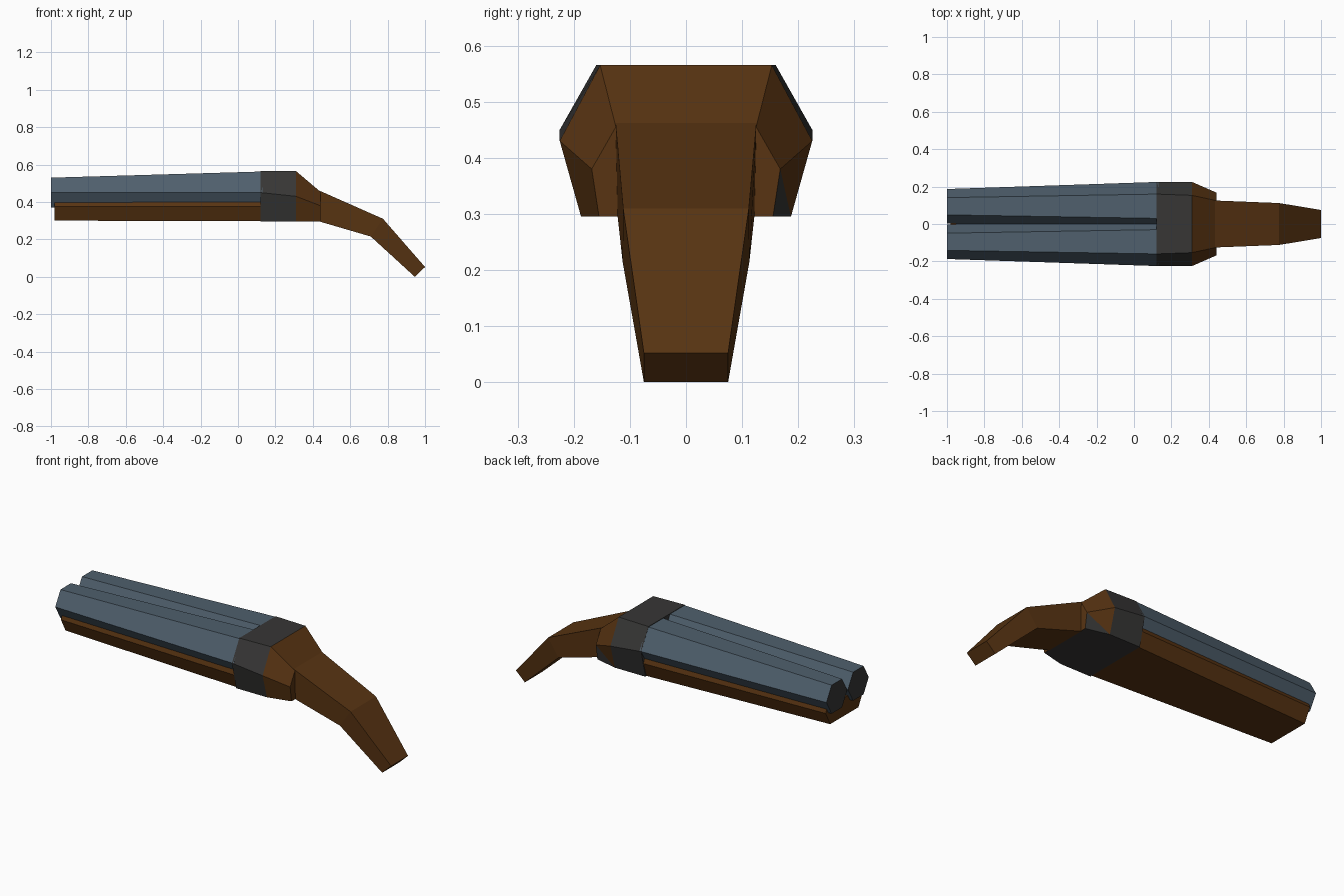
import bpy, bmesh, math

if "Cube" in bpy.data.objects:
    bpy.data.objects.remove(bpy.data.objects["Cube"])


def material(name, rgb):
    m = bpy.data.materials.new(name)
    m.diffuse_color = (*rgb, 1.0)
    m.use_nodes = True
    m.node_tree.nodes["Principled BSDF"].inputs["Base Color"].default_value = m.diffuse_color
    return m


steel = material("blue_steel", (0.078, 0.115, 0.152))
dark = material("dark_metal", (0.038, 0.037, 0.036))
wood = material("brown_wood", (0.098, 0.034, 0.006))


def loft(name, rings, mats, rule=None, split=False):
    """Skin a list of closed rings, cap both ends, colour faces by rule."""
    bm = bmesh.new()
    loops = [[bm.verts.new(p) for p in ring] for ring in rings]
    n = len(loops[0])
    for a, b in zip(loops, loops[1:]):
        for i in range(n):
            j = (i + 1) % n
            bm.faces.new((a[i], a[j], b[j], b[i]))
    bm.faces.new(loops[0])
    bm.faces.new(loops[-1])
    bmesh.ops.recalc_face_normals(bm, faces=bm.faces)
    if split:  # diagonal from the front side corner to the rear bottom corner
        for s in (2, 3):
            a, b = loops[1], loops[2]
            top, bottom = (2, 3) if s == 2 else (5, 4)
            face = next(f for f in bm.faces
                        if {a[top], a[bottom], b[top], b[bottom]} == set(f.verts))
            bmesh.utils.face_split(face, a[top], b[bottom])
    bm.normal_update()
    if rule:
        for f in bm.faces:
            f.material_index = rule(f)
    mesh = bpy.data.meshes.new(name)
    bm.to_mesh(mesh)
    bm.free()
    for m in mats:
        mesh.materials.append(m)
    obj = bpy.data.objects.new(name, mesh)
    bpy.context.collection.objects.link(obj)
    return obj


def mirrored(x, half):
    """Ring symmetric in y from half-profile points (y, z), top to bottom."""
    return [(x, -y, z) for y, z in reversed(half)] + [(x, y, z) for y, z in half]


# Twin hexagonal barrels, widening to the rear, with dark muzzle faces
def hexagon(x, y, r):
    return [(x, y + r * math.cos(math.pi / 3 * k),
             0.45 + r * math.sin(math.pi / 3 * k)) for k in range(6)]


for side, y in (("left", 0.095), ("right", -0.095)):
    loft(side + "_barrel", [hexagon(-1, y, 0.092), hexagon(0.13, y, 0.13)],
         [steel, dark], lambda f: int(f.normal.x < -0.9))

# Wooden fore-end below the barrels
loft("fore_end",
     [mirrored(-0.98, [(0.155, 0.40), (0.165, 0.375), (0.125, 0.30)]),
      mirrored(0.13, [(0.19, 0.42), (0.205, 0.375), (0.18, 0.297)])], [wood])


# Receiver: metal in front and underneath, wood on its tapered rear
def receiver_rule(f):
    c = f.calc_center_median()
    if c.x < 0.30 or f.normal.z < -0.9:
        return 0
    return int(not (len(f.verts) == 3 and c.z < 0.36))


loft("receiver",
     [mirrored(0.12, [(0.16, 0.565), (0.225, 0.45), (0.187, 0.295)]),
      mirrored(0.31, [(0.153, 0.565), (0.225, 0.43), (0.187, 0.295)]),
      mirrored(0.44, [(0.125, 0.455), (0.168, 0.38), (0.155, 0.295)])],
     [dark, wood], receiver_rule, split=True)


# Bent wooden grip, tapering to the butt
def slice_ring(top, bottom, wt, wb):
    return [(top[0], -wt, top[1]), (top[0], wt, top[1]),
            (bottom[0], wb, bottom[1]), (bottom[0], -wb, bottom[1])]


loft("grip",
     [slice_ring((0.42, 0.467), (0.43, 0.297), 0.126, 0.122),
      slice_ring((0.775, 0.31), (0.71, 0.215), 0.112, 0.113),
      slice_ring((1.0, 0.052), (0.945, 0.0), 0.075, 0.075)], [wood])
